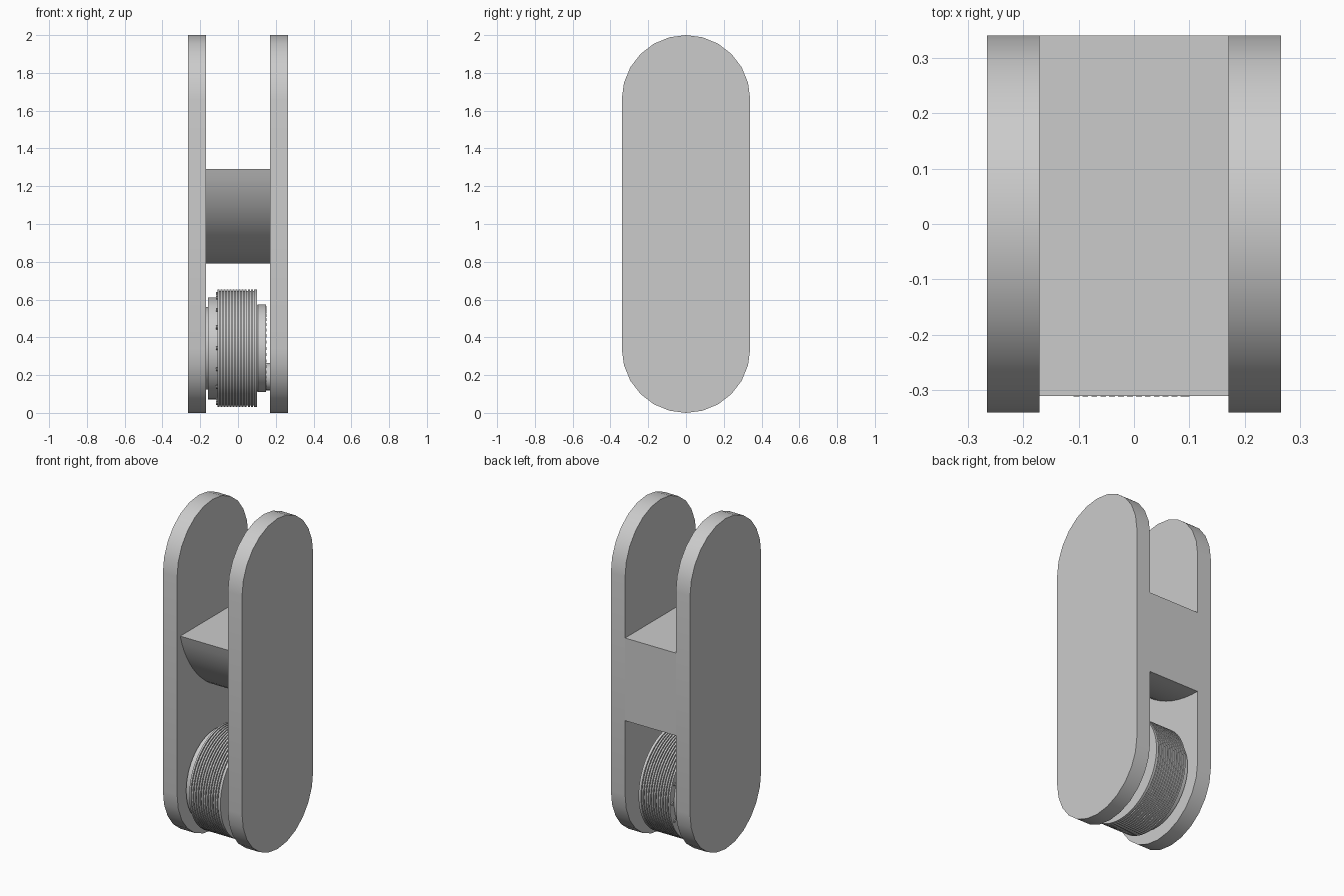
import bpy, bmesh, math
from math import sin, cos, pi, radians
from mathutils import Matrix

cube = bpy.data.objects.get("Cube")
if cube:
    bpy.data.objects.remove(cube, do_unlink=True)

grey = bpy.data.materials.new("plain grey")
grey.use_nodes = True
colour = (0.6, 0.6, 0.6, 1)
grey.diffuse_color = colour
grey.node_tree.nodes["Principled BSDF"].inputs["Base Color"].default_value = colour


def finish(name, bm, angle=30):
    bmesh.ops.recalc_face_normals(bm, faces=bm.faces)
    mesh = bpy.data.meshes.new(name)
    bm.to_mesh(mesh)
    bm.free()
    mesh.materials.append(grey)
    obj = bpy.data.objects.new(name, mesh)
    bpy.context.collection.objects.link(obj)
    bpy.ops.object.select_all(action='DESELECT')
    obj.select_set(True)
    bpy.context.view_layer.objects.active = obj
    bpy.ops.object.shade_smooth_by_angle(angle=radians(angle))
    return obj


def extrude_profile(name, outline, x0, x1):
    """Extrude a (y, z) outline along x."""
    bm = bmesh.new()
    face = bm.faces.new([bm.verts.new((x0, y, z)) for y, z in outline])
    ext = bmesh.ops.extrude_face_region(bm, geom=[face])
    verts = [v for v in ext["geom"] if isinstance(v, bmesh.types.BMVert)]
    bmesh.ops.translate(bm, verts=verts, vec=(x1 - x0, 0, 0))
    return finish(name, bm)


def lathe(name, profile, steps=64, z=0.342):
    """Spin an (x, radius) profile round the wheel axle."""
    bm = bmesh.new()
    rings = [[bm.verts.new((x, r * cos(2 * pi * i / steps), z + r * sin(2 * pi * i / steps)))
              for i in range(steps)] for x, r in profile]
    for a, b in zip(rings, rings[1:]):
        for i in range(steps):
            j = (i + 1) % steps
            bm.faces.new((a[i], a[j], b[j], b[i]))
    bm.faces.new(rings[0])
    bm.faces.new(rings[-1])
    return finish(name, bm)


def add_peg(bm, x0, x1, y, z, r, sides):
    matrix = Matrix.Translation(((x0 + x1) / 2, y, z)) @ Matrix.Rotation(pi / 2, 4, 'Y')
    bmesh.ops.create_cone(bm, cap_ends=True, segments=sides, radius1=r, radius2=r,
                          depth=x1 - x0, matrix=matrix)


def bolt_ring(name, x0, x1, ring, r, count, z=0.342):
    bm = bmesh.new()
    for i in range(count):
        a = 2 * pi * i / count
        add_peg(bm, x0, x1, ring * cos(a), z + ring * sin(a), r, 8)
    return finish(name, bm)


# Side plates with rounded ends
R = 0.34
stadium = [(R * cos(pi * i / 12), 2 - R + R * sin(pi * i / 12)) for i in range(13)]
stadium += [(-y, 2 - z) for y, z in stadium]
extrude_profile("left_plate", stadium, 0.17, 0.265)
extrude_profile("right_plate", stadium, -0.265, -0.17)

# Bridge between the plates, flat behind and above, curved in front and below
radius, top = 0.672, 1.29
centre = 0.79 + radius
start = math.asin((centre - top) / radius)
arc = [start + (pi / 2 - start) * i / 16 for i in range(17)]
bridge = [(R, top)] + [(R - radius * cos(a), centre - radius * sin(a)) for a in arc]
extrude_profile("bridge", bridge, -0.17, 0.17)

# Stepped wheel with a ribbed tread
profile = [(-0.17, 0.218), (-0.158, 0.218), (-0.158, 0.27), (-0.109, 0.27)]
ribs, x0, x1 = 13, -0.109, 0.1
pitch = (x1 - x0) / ribs
for i in range(ribs):
    x = x0 + i * pitch
    profile += [(x, 0.311), (x + pitch * 0.65, 0.311)]
    if i < ribs - 1:
        profile += [(x + pitch * 0.65, 0.303), (x + pitch, 0.303)]
profile += [(x1, 0.311), (x1, 0.225), (0.105, 0.232), (0.148, 0.232), (0.148, 0.2)]
lathe("wheel", profile)

# Bolts, fine teeth and the stub on the wheel sides
bolt_ring("right_bolts", -0.116, -0.108, 0.289, 0.01, 16)
bolt_ring("left_teeth", 0.145, 0.152, 0.215, 0.008, 40)
bm = bmesh.new()
add_peg(bm, 0.14, 0.17, 0, 0.192, 0.073, 24)
finish("wheel_stub", bm)
